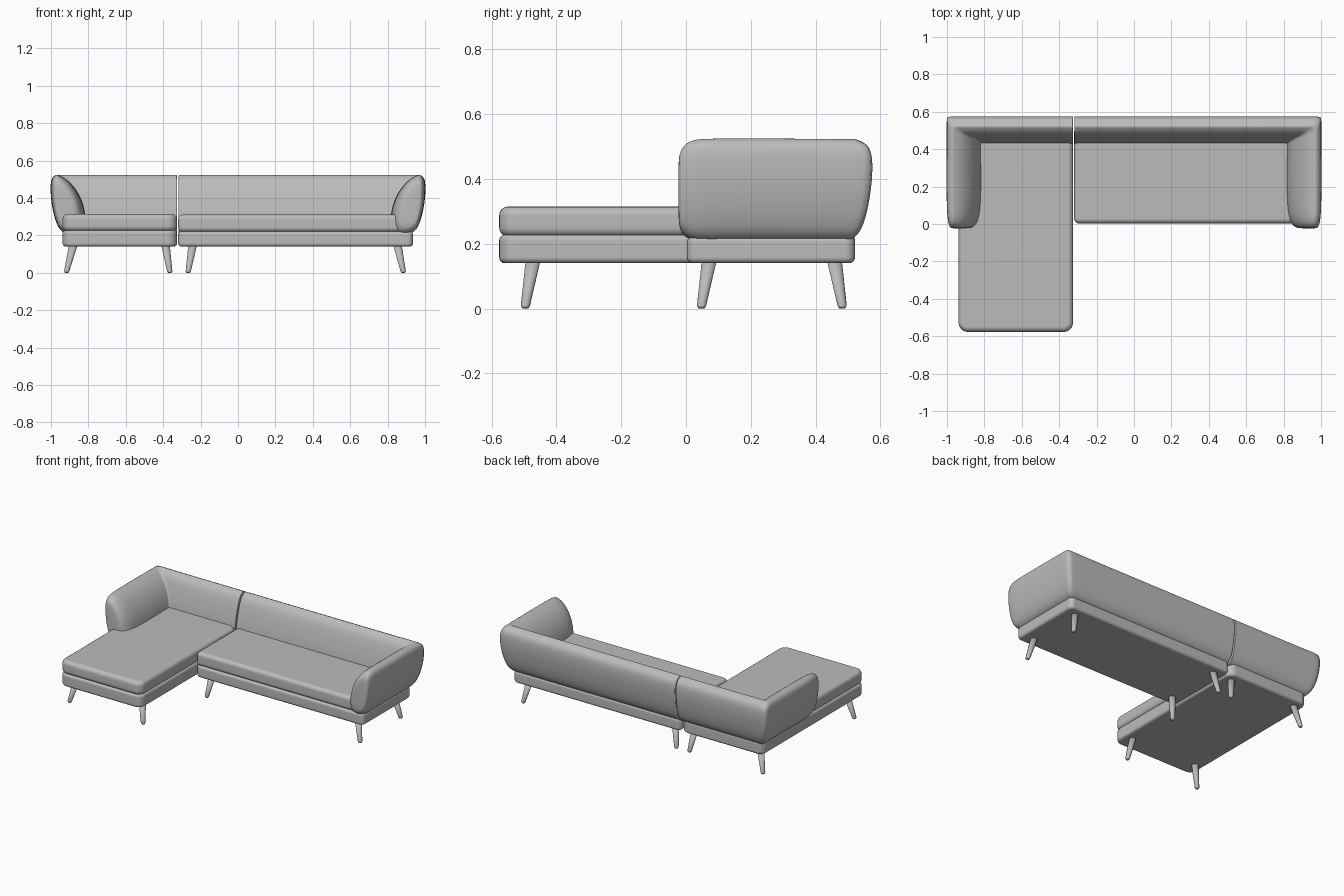
import bpy, bmesh
from mathutils import Vector

if "Cube" in bpy.data.objects:
    bpy.data.objects.remove(bpy.data.objects["Cube"])

grey = bpy.data.materials.new("grey upholstery")
grey.diffuse_color = (0.5, 0.5, 0.5, 1)
grey.use_nodes = True
grey.node_tree.nodes["Principled BSDF"].inputs["Base Color"].default_value = grey.diffuse_color


def add_object(name, bm):
    bmesh.ops.recalc_face_normals(bm, faces=bm.faces)
    for f in bm.faces:
        f.smooth = True
    me = bpy.data.meshes.new(name)
    bm.to_mesh(me)
    bm.free()
    me.materials.append(grey)
    ob = bpy.data.objects.new(name, me)
    bpy.context.collection.objects.link(ob)
    return ob


def rounded_box(name, lo, hi, corner, edge, rise=0.0):
    """Box with rounded vertical corners and softened rims; rise lifts the back."""
    bm = bmesh.new()
    bmesh.ops.create_cube(bm, size=1)
    for v in bm.verts:
        v.co = Vector([lo[i] if v.co[i] < 0 else hi[i] for i in range(3)])
        if v.co.y == hi[1]:
            v.co.z += rise
    vertical = [e for e in bm.edges
                if abs((e.verts[0].co - e.verts[1].co).normalized().z) > 0.9]
    bmesh.ops.bevel(bm, geom=vertical, offset=corner, segments=6,
                    profile=0.5, affect='EDGES')
    ob = add_object(name, bm)
    b = ob.modifiers.new("rim", 'BEVEL')
    b.width, b.segments, b.limit_method, b.angle_limit = edge, 4, 'ANGLE', 0.7
    ob.modifiers.new("normals", 'WEIGHTED_NORMAL')
    return ob


# Cross-sections (outward offset, height); point 5 is the seam ridge
ARM = [(-.005, .203), (.03, .255), (.055, .35), (.063, .44), (.06, .51), (.03, .525),
       (-.02, .505), (-.072, .45), (-.108, .38), (-.125, .30), (-.12, .20)]
BACK = [(-.005, .203), (.03, .255), (.05, .35), (.058, .44), (.05, .505), (.0, .523),
        (-.035, .50), (-.055, .45), (-.075, .38), (-.092, .30), (-.095, .20)]


def back_and_arm(name, side, inner_x):
    """Sweep from the rounded arm front round the corner to the module joint."""
    rings = []
    # arm, with a shrinking rounded front end
    for y, h, v in ((-.024, .42, .58), (-.018, .72, .83), (.02, .9, 1),
                    (.09, 1, 1), (.25, 1.02, 1), (.38, 1, 1)):
        rings.append([(side * (.94 + .01 + (u - .01) * h), y, .365 + (z - .365) * v)
                      for u, z in ARM])
    # mitred corner
    corner = len(rings)
    rings.append([(side * (.94 + a[0]), .52 + b[0], (a[1] + b[1]) / 2)
                  for a, b in zip(ARM, BACK)])
    # back
    start = side * .78
    for t in (0, .5, .97, 1):
        x = start + (inner_x - start) * t
        rings.append([(x, .52 + u, z) for u, z in BACK])
    bm = bmesh.new()
    crease = bm.edges.layers.float.new("crease_edge")
    vs = [[bm.verts.new(p) for p in r] for r in rings]
    n = len(ARM)
    for a, b in zip(vs, vs[1:]):
        for i in range(n):
            j = (i + 1) % n
            bm.faces.new((a[i], a[j], b[j], b[i]))
    bm.faces.new(vs[0])
    bm.faces.new(vs[-1])
    # seam ridge, corner and joint edges stay crisp
    for a, b in zip(vs[1:], vs[2:]):
        e = bm.edges.get((a[5], b[5]))
        e[crease] = .8
    for ring, k in ((vs[corner], .6), (vs[-1], .6)):
        for i in range(n):
            bm.edges.get((ring[i], ring[(i + 1) % n]))[crease] = k
    ob = add_object(name, bm)
    s = ob.modifiers.new("soft", 'SUBSURF')
    s.levels = s.render_levels = 3


back_and_arm("left_back_and_arm", -1, -.326)
back_and_arm("right_back_and_arm", 1, -.318)

# Bases and seat cushions
rounded_box("chaise_base", (-.938, -.577, .14), (-.326, .522, .228), .05, .018)
rounded_box("chaise_cushion", (-.938, -.577, .222), (-.326, .46, .315), .05, .028, .011)
rounded_box("sofa_base", (-.32, .003, .14), (.936, .522, .222), .03, .018)
rounded_box("sofa_cushion", (-.32, .003, .218), (.89, .46, .311), .025, .025, .009)


def leg(name, top, foot):
    """Splayed tapered round leg."""
    bm = bmesh.new()
    bmesh.ops.create_cone(bm, cap_ends=True, segments=20, radius1=.014,
                          radius2=.023, depth=1)
    rim = [e for e in bm.edges if all(v.co.z < 0 for v in e.verts)]
    for v in bm.verts:
        t = v.co.z + .5
        v.co = Vector((foot[0] + (top[0] - foot[0]) * t + v.co.x,
                       foot[1] + (top[1] - foot[1]) * t + v.co.y, .004 + .146 * t))
    for v in bm.verts:
        if v.co.z < .01:
            v.co.z = 0.004
    bmesh.ops.bevel(bm, geom=rim, offset=.005, segments=2, profile=.5, affect='EDGES')
    for v in bm.verts:
        if v.co.z < .0045:
            v.co.z = 0
    add_object(name, bm).modifiers.new("normals", 'WEIGHTED_NORMAL')


# Four legs under each module
for module, xs, ys in (
        ("chaise", ((-.88, -.916), (-.388, -.365)), ((-.472, -.496), (.458, .482))),
        ("sofa", ((-.242, -.266), (.852, .883)), ((.072, .048), (.458, .482)))):
    for xname, (xt, xf) in zip(("left", "right"), xs):
        for yname, (yt, yf) in zip(("front", "back"), ys):
            leg(f"{module}_{yname}_{xname}_leg", (xt, yt), (xf, yf))
